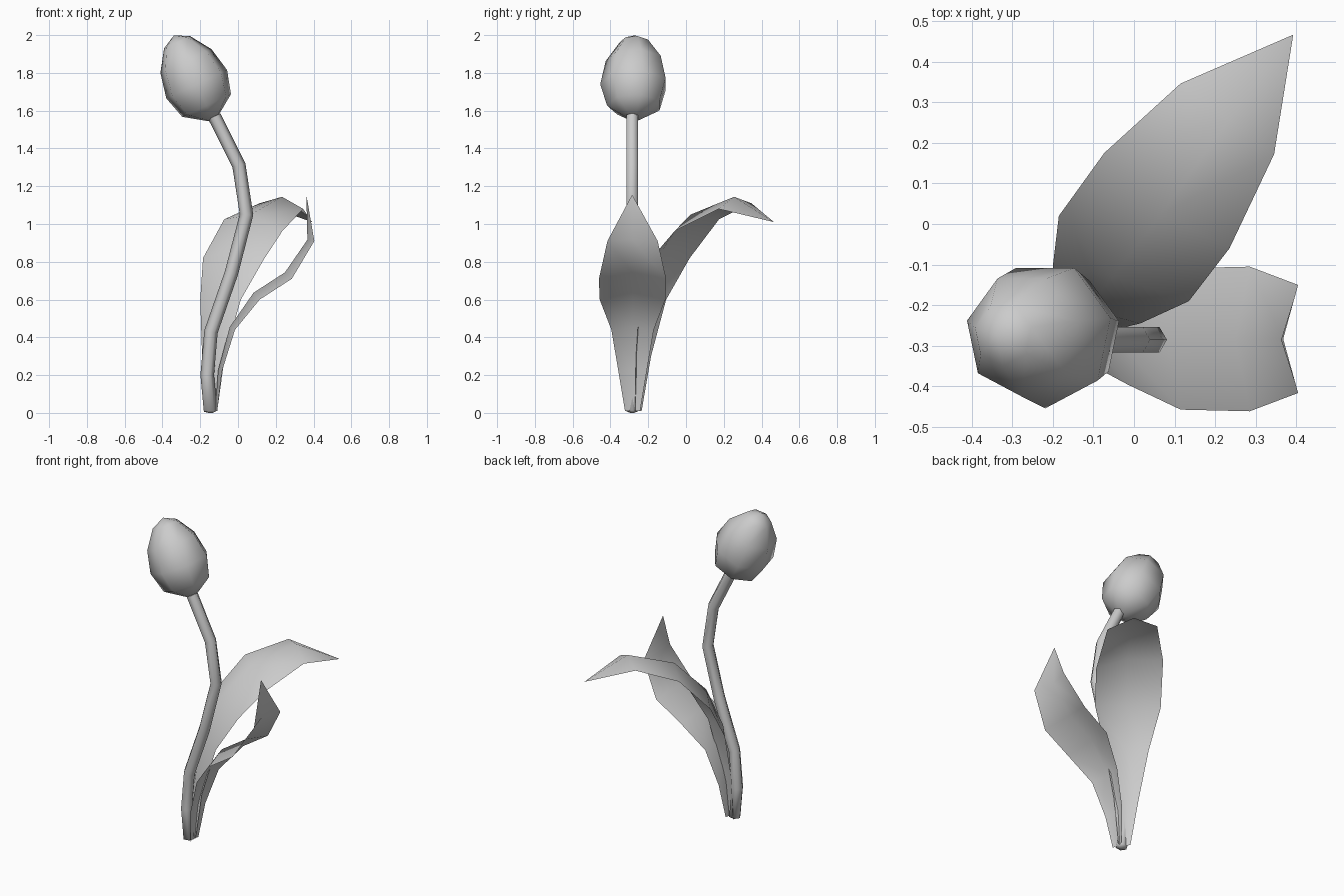
import bpy, bmesh, math
from mathutils import Vector

cube = bpy.data.objects.get("Cube")
if cube:
    bpy.data.objects.remove(cube, do_unlink=True)

grey = bpy.data.materials.new("plain grey")
grey.use_nodes = True
colour = (0.6, 0.6, 0.6, 1)
grey.diffuse_color = colour
grey.node_tree.nodes["Principled BSDF"].inputs["Base Color"].default_value = colour


def finish(name, bm, angle, closed=True):
    if closed:
        bmesh.ops.recalc_face_normals(bm, faces=bm.faces)
    mesh = bpy.data.meshes.new(name)
    bm.to_mesh(mesh)
    bm.free()
    mesh.materials.append(grey)
    obj = bpy.data.objects.new(name, mesh)
    bpy.context.collection.objects.link(obj)
    bpy.ops.object.select_all(action='DESELECT')
    obj.select_set(True)
    bpy.context.view_layer.objects.active = obj
    bpy.ops.object.shade_smooth_by_angle(angle=math.radians(angle))
    return obj


def tube(name, rings, sides, start, angle):
    """Skin rings given as (centre, axis, radius); axes lie in the xz plane."""
    bm = bmesh.new()
    loops = []
    for centre, axis, radius in rings:
        across = Vector((axis.z, 0, -axis.x)).normalized()
        loop = []
        for i in range(sides):
            a = start + math.tau * i / sides
            offset = across * math.cos(a) + Vector((0, 1, 0)) * math.sin(a)
            loop.append(bm.verts.new(centre + offset * radius))
        loops.append(loop)
    for low, high in zip(loops, loops[1:]):
        for i in range(sides):
            j = (i + 1) % sides
            bm.faces.new((low[i], low[j], high[j], high[i]))
    bm.faces.new(loops[0])
    bm.faces.new(loops[-1])
    bmesh.ops.remove_doubles(bm, verts=bm.verts, dist=0.0005)
    return finish(name, bm, angle)


def leaf(name, rows, tip, ridge):
    """Single-sheet blade from (left, right) edge pairs with a raised midrib."""
    bm = bmesh.new()
    rows = [(Vector(a), Vector(b)) for a, b in rows]
    mids = [(a + b) / 2 for a, b in rows] + [Vector(tip)]
    strips = []
    for i, (a, b) in enumerate(rows):
        along = mids[i + 1] - mids[max(i - 1, 0)]
        normal = (b - a).cross(along).normalized()
        crest = mids[i] + normal * (b - a).length * ridge
        strips.append([bm.verts.new(p) for p in (a, crest, b)])
    for low, high in zip(strips, strips[1:]):
        for i in range(2):
            bm.faces.new((low[i], low[i + 1], high[i + 1], high[i]))
    end = bm.verts.new(tip)
    for i in range(2):
        bm.faces.new((strips[-1][i], strips[-1][i + 1], end))
    return finish(name, bm, 80, closed=False)


# Stem: bent six-sided tube
path = [Vector((x, -0.285, z)) for x, z in (
    (-0.145, 0.01), (-0.163, 0.2), (-0.143, 0.43), (-0.035, 0.74),
    (0.045, 1.05), (0.005, 1.31), (-0.125, 1.57))]
stem_rings = []
for i, p in enumerate(path):
    axis = path[min(i + 1, len(path) - 1)] - path[max(i - 1, 0)]
    stem_rings.append((p, axis, 0.036))
foot = Vector((-0.145, -0.285, 0))
stem_rings.insert(0, (foot, Vector((0, 0, 1)), 0.012))
tube("stem", stem_rings, 6, 0, 65)

# Flower bud: seven-sided egg tilted along the top of the stem
tilt = math.radians(25)
bud_axis = Vector((-math.sin(tilt), 0, math.cos(tilt)))
bud_base = Vector((-0.13, -0.272, 1.55))
profile = ((-0.012, 0), (0.085, 0.146), (0.21, 0.182), (0.345, 0.153),
           (0.455, 0.078), (0.495, 0))
tube("flower_bud", [(bud_base + bud_axis * h, bud_axis, max(r, 0.0001))
                    for h, r in profile], 7, -math.pi / 2, 80)

# Side leaf: symmetric blade as (edge x, half width, z)
side_rows = [((x, -0.283 + w, z), (x, -0.283 - w, z)) for x, w, z in (
    (-0.11, 0.04, 0.01), (-0.085, 0.075, 0.22), (-0.016, 0.112, 0.44),
    (0.115, 0.174, 0.6), (0.285, 0.178, 0.71), (0.404, 0.133, 0.91))]
leaf("side_leaf", side_rows, (0.362, -0.285, 1.155), 0.14)

# Back leaf: large blade arching behind the stem
back_rows = [
    ((-0.17, -0.235, 0.01), (-0.11, -0.27, 0.01)),
    ((-0.19, -0.185, 0.3), (-0.07, -0.265, 0.3)),
    ((-0.2, -0.105, 0.6), (0.015, -0.245, 0.6)),
    ((-0.185, 0.02, 0.82), (0.135, -0.19, 0.81)),
    ((-0.073, 0.175, 1.025), (0.235, -0.06, 0.963)),
    ((0.115, 0.346, 1.11), (0.345, 0.172, 1.08))]
leaf("back_leaf", back_rows, (0.392, 0.466, 1.01), 0.17)
